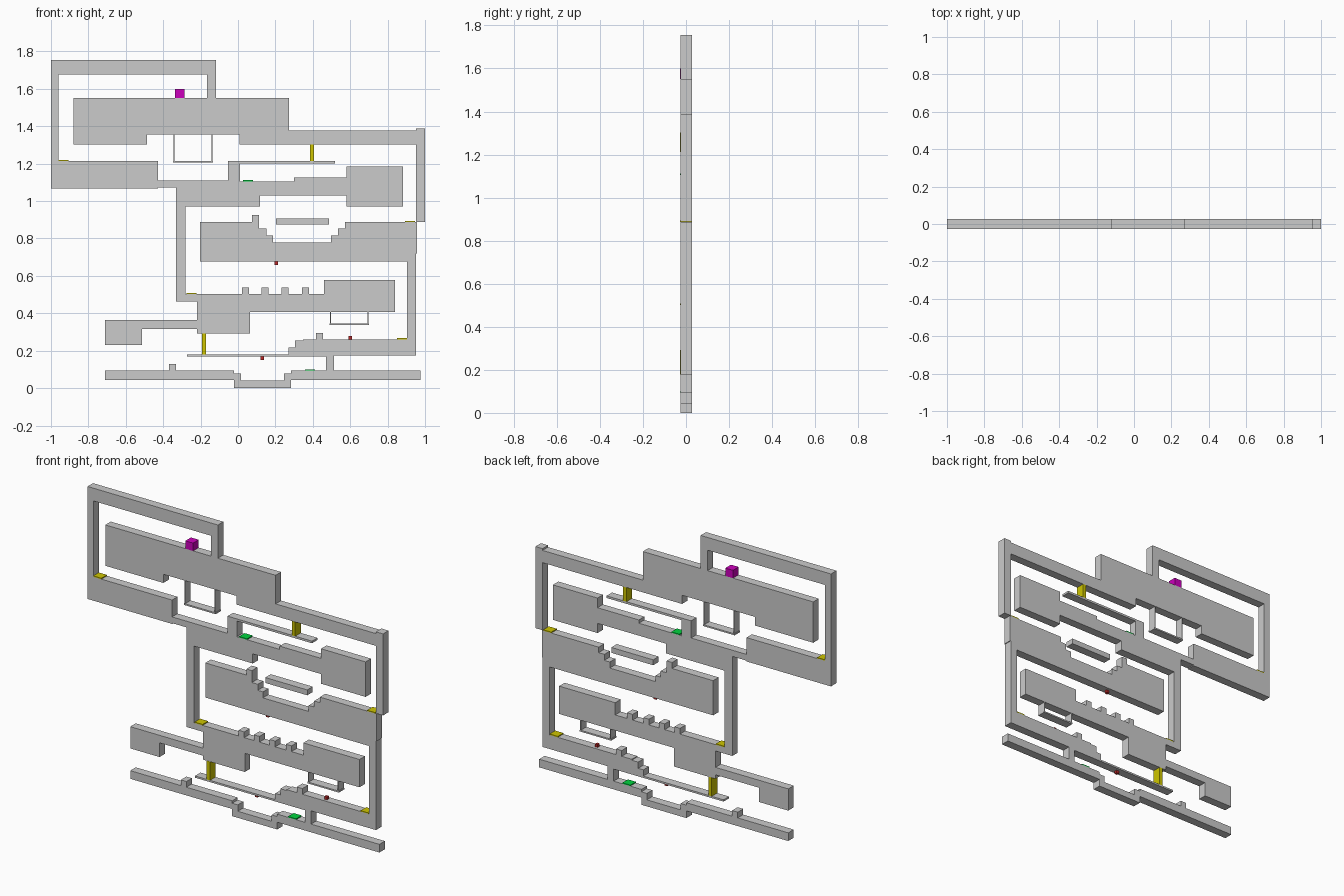
import bpy, bmesh

BACK, FRONT = 0.027, -0.026


def profile(name, pts, y0=FRONT, y1=BACK, mat=None):
    """Extrude an (x, z) outline from y0 to y1."""
    bm = bmesh.new()
    face = bm.faces.new([bm.verts.new((x, y0, z)) for x, z in pts])
    ext = bmesh.ops.extrude_face_region(bm, geom=[face])
    new = [v for v in ext["geom"] if isinstance(v, bmesh.types.BMVert)]
    bmesh.ops.translate(bm, verts=new, vec=(0, y1 - y0, 0))
    bmesh.ops.recalc_face_normals(bm, faces=bm.faces)
    me = bpy.data.meshes.new(name)
    bm.to_mesh(me)
    bm.free()
    ob = bpy.data.objects.new(name, me)
    bpy.context.collection.objects.link(ob)
    if mat:
        me.materials.append(mat)
    return ob


def box(name, x0, x1, z0, z1, **kw):
    return profile(name, [(x0, z0), (x1, z0), (x1, z1), (x0, z1)], **kw)


def colour(name, rgb):
    m = bpy.data.materials.new(name)
    m.diffuse_color = (*rgb, 1)
    return m


yellow = colour("yellow", (0.62, 0.56, 0.0))
green = colour("green", (0.0, 0.65, 0.05))
magenta = colour("magenta", (0.6, 0.0, 0.5))
red = colour("red", (0.5, 0.02, 0.02))

# Top loop corridor
profile("top_loop", [(-1, 1.213), (-0.96, 1.213), (-0.96, 1.677), (-0.165, 1.677),
                     (-0.165, 1.552), (-0.118, 1.552), (-0.118, 1.755), (-1, 1.755)])

# Upper deck with its right-hand drop wall
profile("upper_deck", [(-0.88, 1.552), (0.273, 1.552), (0.273, 1.377), (0.952, 1.377),
                       (0.952, 1.388), (1, 1.388), (1, 0.889), (0.952, 0.889),
                       (0.952, 1.302), (0.008, 1.302), (0.008, 1.355), (-0.487, 1.355),
                       (-0.487, 1.302), (-0.88, 1.302)])

# Second level: left shelf, raised ledge, right block and left drop wall
profile("second_deck", [(-1, 1.213), (-0.428, 1.213), (-0.428, 1.11), (-0.053, 1.11),
                        (-0.053, 1.215), (0.519, 1.215), (0.519, 1.202), (0.01, 1.202),
                        (0.01, 1.106), (0.3, 1.106), (0.3, 1.126), (0.58, 1.126),
                        (0.58, 1.185), (0.882, 1.185), (0.882, 0.971), (0.58, 0.971),
                        (0.58, 1.03), (0.118, 1.03), (0.118, 0.971), (-0.28, 0.971),
                        (-0.28, 0.502), (-0.219, 0.502), (-0.219, 0.463),
                        (-0.332, 0.463), (-0.332, 1.072), (-0.428, 1.072),
                        (-0.428, 1.067), (-1, 1.067)])

# Third level with stepped pit, right drop wall and stepped ledge below
profile("third_deck", [(-0.203, 0.889), (0.075, 0.889), (0.075, 0.926), (0.112, 0.926),
                       (0.112, 0.853), (0.152, 0.853), (0.152, 0.816), (0.187, 0.816),
                       (0.187, 0.779), (0.497, 0.779), (0.497, 0.816), (0.534, 0.816),
                       (0.534, 0.853), (0.572, 0.853), (0.572, 0.887), (0.957, 0.887),
                       (0.957, 0.72), (0.952, 0.72), (0.952, 0.175), (0.513, 0.175),
                       (0.513, 0.094), (0.471, 0.094), (0.471, 0.168), (-0.273, 0.168),
                       (-0.273, 0.179), (0.27, 0.179), (0.27, 0.217), (0.305, 0.217),
                       (0.305, 0.255), (0.348, 0.255), (0.348, 0.261), (0.904, 0.261),
                       (0.904, 0.677), (-0.203, 0.677)])
box("floating_platform", 0.203, 0.487, 0.875, 0.908)

# Fourth level with left arm
profile("fourth_deck", [(-0.219, 0.502), (0.46, 0.502), (0.46, 0.577), (0.84, 0.577),
                        (0.84, 0.407), (0.064, 0.407), (0.064, 0.293), (-0.219, 0.293),
                        (-0.219, 0.317), (-0.513, 0.317), (-0.513, 0.23),
                        (-0.711, 0.23), (-0.711, 0.363), (-0.219, 0.363)])

# Ground floor with sunken pit
profile("ground_floor", [(-0.711, 0.094), (-0.021, 0.094), (-0.021, 0.079),
                         (0.017, 0.079), (0.017, 0.04), (0.246, 0.04), (0.246, 0.079),
                         (0.283, 0.079), (0.283, 0.094), (0.975, 0.094),
                         (0.975, 0.044), (0.283, 0.044), (0.283, 0.0),
                         (-0.021, 0.0), (-0.021, 0.044), (-0.711, 0.044)])

# Loose step blocks
for x, z in [(0.041, 0.502), (0.144, 0.502), (0.251, 0.502), (0.361, 0.502),
             (0.435, 0.261), (-0.35, 0.094)]:
    box("step_block", x - 0.019, x + 0.019, z, z + 0.035)

# Hanging platforms: two thin straps and a tray
for x0, x1, top, z in [(-0.342, -0.139, 1.355, 1.205), (0.494, 0.695, 0.407, 0.337)]:
    for x in (x0, x1):
        box("hanger_strap", x - 0.002, x + 0.002, z, top)
    box("hanger_tray", x0 - 0.006, x1 + 0.006, z, z + 0.009)

# Coloured pads, gates and markers (standing a hair proud of the front)
PROUD = FRONT - 0.001
for x, z in [(-0.933, 1.213), (0.92, 0.887), (-0.248, 0.502), (0.876, 0.261)]:
    box("yellow_pad", x - 0.027, x + 0.027, z, z + 0.006, y0=PROUD, mat=yellow)
for x, z0, z1 in [(0.395, 1.215, 1.302), (-0.182, 0.179, 0.293)]:
    box("yellow_gate", x - 0.011, x + 0.011, z0, z1, y0=PROUD, mat=yellow)
for x, z in [(0.053, 1.106), (0.385, 0.094)]:
    box("green_pad", x - 0.027, x + 0.027, z, z + 0.006, y0=PROUD, mat=green)
box("magenta_cube", -0.337, -0.285, 1.552, 1.6, y0=PROUD, mat=magenta)
for x, z in [(0.204, 0.668), (0.6, 0.27), (0.13, 0.159)]:
    box("red_marker", x - 0.009, x + 0.009, z - 0.009, z + 0.009,
        y0=-0.009, y1=0.009, mat=red)
